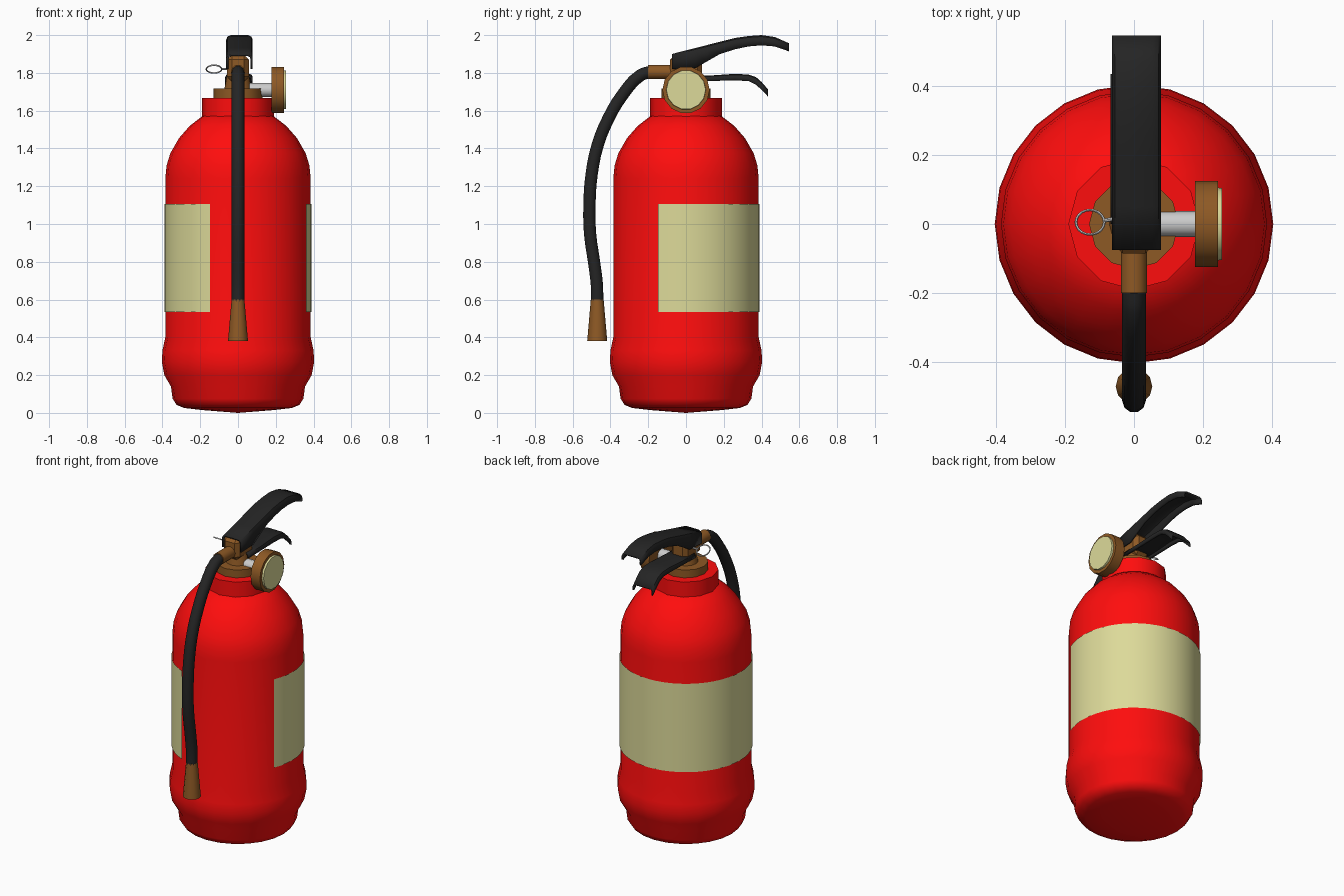
import bpy, bmesh, math
from mathutils import Vector, Matrix

if "Cube" in bpy.data.objects:
    bpy.data.objects.remove(bpy.data.objects["Cube"])


def material(name, rgb):
    m = bpy.data.materials.new(name)
    m.diffuse_color = (*rgb, 1)
    m.use_nodes = True
    m.node_tree.nodes["Principled BSDF"].inputs["Base Color"].default_value = m.diffuse_color
    return m


RED = material("red_paint", (1.0, 0.004, 0.004))
BRASS = material("brass", (0.27, 0.1, 0.018))
CREAM = material("cream", (0.72, 0.7, 0.32))
BLACK = material("black_rubber", (0.018, 0.018, 0.018))


def finish(name, bm, mat=None, angle=40):
    mesh = bpy.data.meshes.new(name)
    bm.to_mesh(mesh)
    bm.free()
    ob = bpy.data.objects.new(name, mesh)
    bpy.context.collection.objects.link(ob)
    if mat:
        mesh.materials.append(mat)
    bpy.ops.object.select_all(action='DESELECT')
    ob.select_set(True)
    bpy.context.view_layer.objects.active = ob
    bpy.ops.object.shade_smooth_by_angle(angle=math.radians(angle))
    return ob


def lathe(name, profile, steps, mat, start=0, sweep=360):
    """Spin an (r, z) profile, listed bottom to top, about the z axis."""
    bm = bmesh.new()
    rows = []
    for i in range(steps + 1):
        rot = Matrix.Rotation(math.radians(start + sweep * i / steps), 3, 'Z')
        rows.append([bm.verts.new(rot @ Vector((r, 0, z))) for r, z in profile])
    for a, b in zip(rows, rows[1:]):
        for j in range(len(profile) - 1):
            bm.faces.new((a[j], b[j], b[j + 1], a[j + 1]))
    bmesh.ops.remove_doubles(bm, verts=bm.verts, dist=1e-4)
    return finish(name, bm, mat)


def tube(name, a, b, r1, r2, sides, mat=None):
    """Cylinder or cone from point a to point b."""
    a, b = Vector(a), Vector(b)
    d = b - a
    turn = Vector((0, 0, 1)).rotation_difference(d).to_matrix().to_4x4()
    bm = bmesh.new()
    bmesh.ops.create_cone(bm, cap_ends=True, segments=sides, radius1=r1, radius2=r2,
                          depth=d.length, matrix=Matrix.Translation((a + b) / 2) @ turn)
    return finish(name, bm, mat)


def channel(name, stations, x0, x1):
    """Inverted U-shaped grip from (y, top z, bottom z) stations."""
    bm = bmesh.new()
    rows = []
    for y, top, bot in stations:
        c = min(0.025, (top - bot) * 0.5)
        sec = [(x0, bot), (x0, top - c), (x0 + 0.3 * c, top - 0.3 * c), (x0 + c, top),
               (x1 - c, top), (x1 - 0.3 * c, top - 0.3 * c), (x1, top - c), (x1, bot)]
        rows.append([bm.verts.new((x, y, z)) for x, z in sec])
    for r, s in zip(rows, rows[1:]):
        for j in range(7):
            bm.faces.new((r[j], r[j + 1], s[j + 1], s[j]))
    ob = finish(name, bm, BLACK)
    mod = ob.modifiers.new("thickness", 'SOLIDIFY')
    mod.thickness, mod.offset = 0.012, -1
    return ob


# Tank, neck collar and wrap-around label
lathe("tank", [(0, 0), (0.19, 0.015), (0.285, 0.026), (0.325, 0.042), (0.346, 0.075),
               (0.355, 0.14), (0.39, 0.2), (0.403, 0.27), (0.4, 0.33), (0.385, 0.4),
               (0.385, 1.24), (0.378, 1.31), (0.358, 1.375), (0.312, 1.455),
               (0.255, 1.52), (0.19, 1.57), (0, 1.6)], 24, RED)
lathe("neck_collar", [(0, 1.54), (0.19, 1.56), (0.19, 1.667), (0, 1.667)], 12, RED)
lathe("label", [(0.389, 0.535), (0.389, 1.105)], 36, CREAM, start=-22.5, sweep=270)

# Valve
tube("valve_base", (0, 0, 1.65), (0, 0, 1.717), 0.13, 0.13, 12, BRASS)
tube("valve_neck", (0, 0, 1.7), (0, 0, 1.8), 0.075, 0.055, 12, BRASS)
bm = bmesh.new()
bmesh.ops.create_cube(bm, size=1, matrix=Matrix.Translation((0, 0, 1.825))
                      @ Matrix.Diagonal((0.116, 0.17, 0.14, 1)))
bmesh.ops.bevel(bm, geom=bm.edges[:], offset=0.025, segments=1, affect='EDGES')
finish("valve_block", bm, BRASS, 30)
tube("hose_connector", (0, -0.07, 1.805), (0, -0.2, 1.805), 0.038, 0.038, 12, BRASS)

# Squeeze lever and carry handle
channel("squeeze_lever", [(-0.075, 1.9, 1.82), (0.05, 1.932, 1.825), (0.11, 1.947, 1.86),
                          (0.18, 1.965, 1.9), (0.26, 1.985, 1.925), (0.33, 1.995, 1.94),
                          (0.4, 2.0, 1.946), (0.47, 1.99, 1.94), (0.545, 1.957, 1.914)],
        -0.063, 0.078)
channel("carry_handle", [(0, 1.785, 1.755), (0.11, 1.785, 1.757), (0.26, 1.795, 1.76),
                         (0.33, 1.791, 1.757), (0.37, 1.778, 1.738), (0.4, 1.752, 1.71),
                         (0.434, 1.713, 1.675)], -0.068, 0.078)

# Pressure gauge
tube("gauge_stem", (0.04, 0, 1.71), (0.19, 0, 1.71), 0.037, 0.037, 12)
tube("gauge_case", (0.177, 0, 1.71), (0.243, 0, 1.71), 0.125, 0.125, 14, BRASS)
tube("gauge_face", (0.235, 0, 1.71), (0.255, 0, 1.71), 0.106, 0.104, 14, CREAM)

# Safety pin with tilted pull ring
tube("safety_pin", (-0.085, 0.01, 1.82), (0.0, 0.025, 1.825), 0.006, 0.006, 8)
bpy.ops.mesh.primitive_torus_add(major_segments=20, minor_segments=6, major_radius=0.041,
                                 minor_radius=0.004, location=(-0.127, 0.005, 1.82),
                                 rotation=(math.radians(-30), 0, 0))
bpy.context.object.name = "pull_ring"
bpy.ops.object.shade_smooth_by_angle(angle=math.radians(60))

# Hose and nozzle
path = [(-0.19, 1.805), (-0.24, 1.788), (-0.335, 1.685), (-0.41, 1.56), (-0.467, 1.42),
        (-0.5, 1.26), (-0.511, 1.1), (-0.508, 0.95), (-0.487, 0.8), (-0.472, 0.68),
        (-0.47, 0.59)]
curve = bpy.data.curves.new("hose", 'CURVE')
curve.dimensions = '3D'
curve.bevel_depth, curve.bevel_resolution = 0.034, 3
curve.resolution_u, curve.use_fill_caps = 3, True
spline = curve.splines.new('BEZIER')
spline.bezier_points.add(len(path) - 1)
for p, (y, z) in zip(spline.bezier_points, path):
    p.co = (0, y, z)
    p.handle_left_type = p.handle_right_type = 'AUTO'
curve.materials.append(BLACK)
bpy.context.collection.objects.link(bpy.data.objects.new("hose", curve))
tube("nozzle", (0, -0.47, 0.38), (0, -0.47, 0.6), 0.053, 0.034, 12, BRASS)
